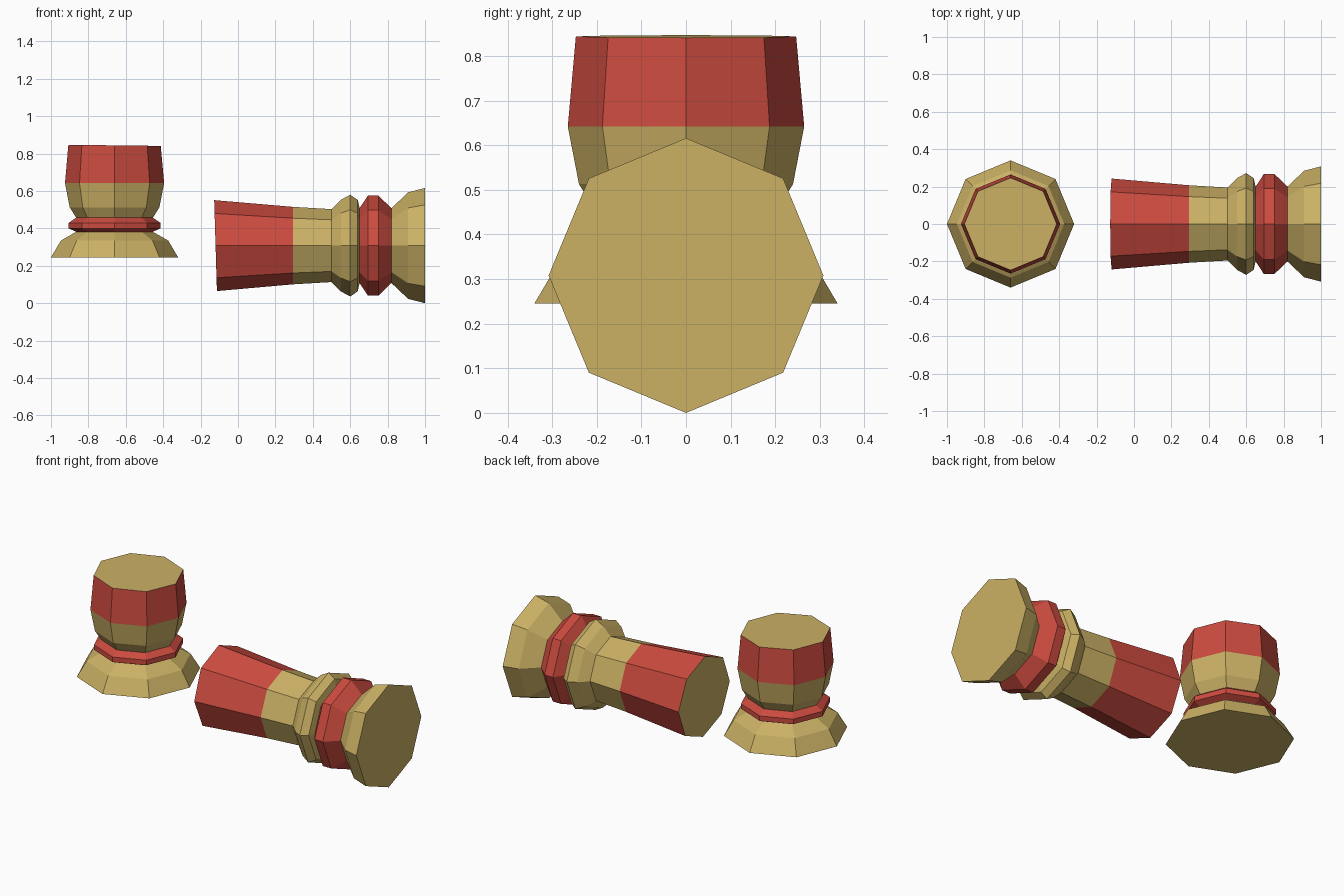
import bpy, bmesh
from math import cos, sin, pi, radians
from mathutils import Matrix

if "Cube" in bpy.data.objects:
    bpy.data.objects.remove(bpy.data.objects["Cube"])

SIDES = 8


def material(name, color):
    m = bpy.data.materials.new(name)
    m.diffuse_color = (*color, 1)
    m.use_nodes = True
    m.node_tree.nodes["Principled BSDF"].inputs["Base Color"].default_value = m.diffuse_color
    return m


MATS = [material("tan", (0.60, 0.44, 0.13)), material("red", (0.60, 0.07, 0.05))]
TAN, RED = 0, 1


def turned_piece(name, profile, tilt, matrix):
    """Octagonal turning along +z. Profile rows: radius, height, colour of the band above.
    tilt slants the last ring slightly."""
    bm = bmesh.new()
    rings = []
    for i, (r, h, _) in enumerate(profile):
        slant = tilt if i == len(profile) - 1 else 0
        ring = []
        for k in range(SIDES):
            a = 2 * pi * k / SIDES
            x, y = r * cos(a), r * sin(a)
            ring.append(bm.verts.new((x, y, h + slant * x)))
        rings.append(ring)
    for (lo, hi), (_, _, color) in zip(zip(rings, rings[1:]), profile):
        for k in range(SIDES):
            n = (k + 1) % SIDES
            bm.faces.new((lo[k], lo[n], hi[n], hi[k])).material_index = color
    # flat tan end caps
    bm.faces.new(rings[0][::-1]).material_index = TAN
    bm.faces.new(rings[-1]).material_index = TAN
    bm.transform(matrix)
    bmesh.ops.recalc_face_normals(bm, faces=bm.faces)
    mesh = bpy.data.meshes.new(name)
    bm.to_mesh(mesh)
    bm.free()
    for m in MATS:
        mesh.materials.append(m)
    obj = bpy.data.objects.new(name, mesh)
    bpy.context.collection.objects.link(obj)
    return obj


# Upright short piece: flared foot, red collar, barrel body with red top
turned_piece("upright_short_piece", [
    (0.34, 0.245, TAN), (0.287, 0.335, TAN), (0.205, 0.382, RED),
    (0.245, 0.40, RED), (0.245, 0.43, RED), (0.205, 0.457, TAN),
    (0.24, 0.513, TAN), (0.265, 0.642, RED), (0.247, 0.844, TAN),
], -0.012, Matrix.Translation((-0.66, 0, 0)))

# Lying long piece: flared foot at +x, red collar, tan bead, red-tipped shaft
# local +z points to world -x
turned_piece("lying_long_piece", [
    (0.308, 0.0, TAN), (0.285, 0.09, TAN), (0.20, 0.18, RED),
    (0.268, 0.25, RED), (0.268, 0.305, RED), (0.20, 0.35, TAN),
    (0.245, 0.36, TAN), (0.272, 0.40, TAN), (0.245, 0.45, TAN),
    (0.195, 0.50, TAN), (0.207, 0.705, RED), (0.243, 1.12, TAN),
], 0.03, Matrix.Translation((1.0, 0, 0.308)) @ Matrix.Rotation(radians(-90), 4, 'Y'))
